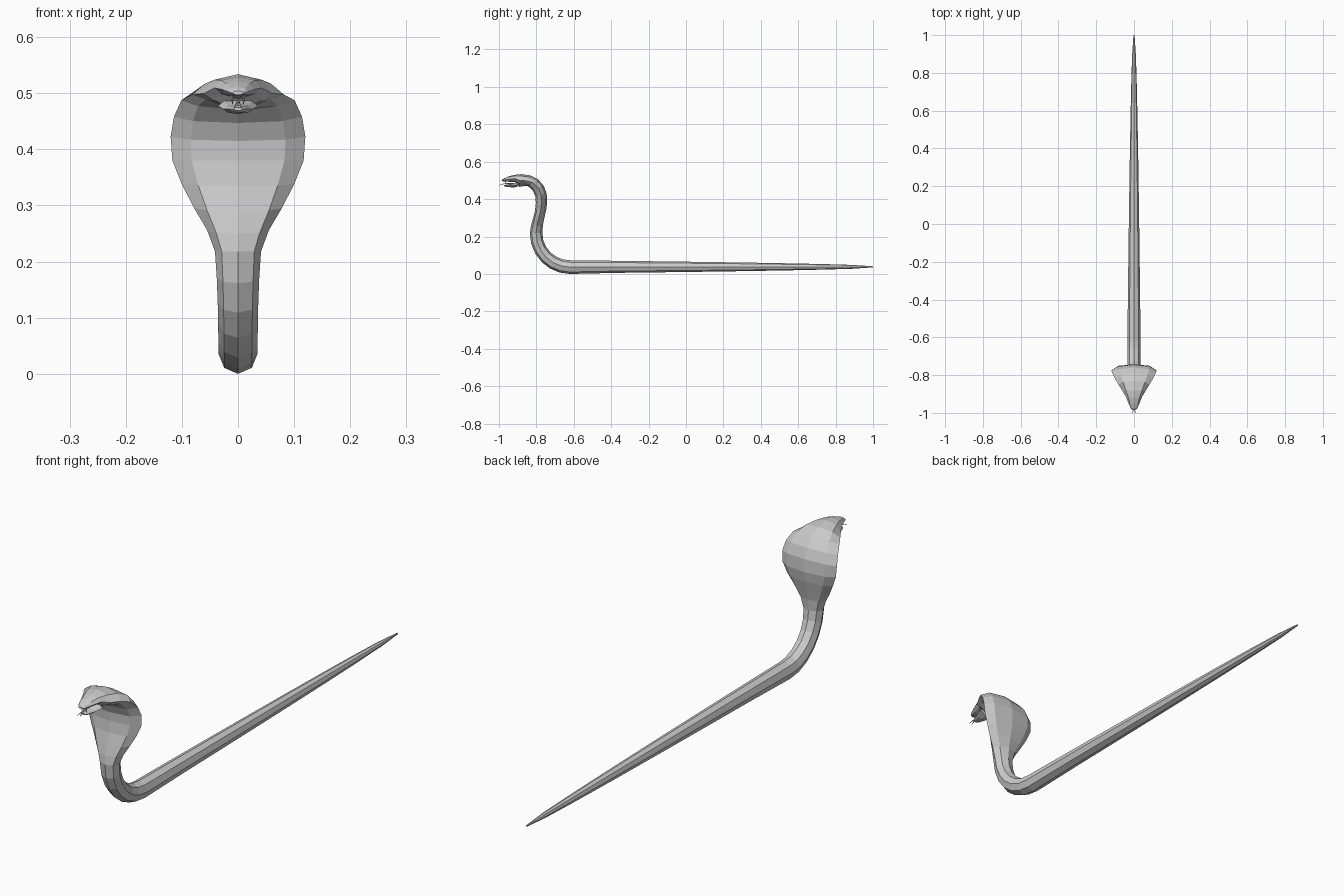
import bpy, bmesh, math

if "Cube" in bpy.data.objects:
    bpy.data.objects.remove(bpy.data.objects["Cube"])


def loft(name, stations, sides=8, shift=0, spread=0):
    """Skin rings given as (back y, back z, front y, front z, half width)."""
    bm = bmesh.new()
    rings = []
    for i, (by, bz, fy, fz, w) in enumerate(stations):
        my, mz = (by + fy) / 2, (bz + fz) / 2
        # the underside of the hood arches up on both sides of the throat
        arch = max(0, .016 - abs(fy + .88) * .4)
        ring = []
        for k in range(sides):
            a = 2 * math.pi * k / sides
            c, s = math.cos(a), math.sin(a)
            up = arch if c < -0.1 and abs(s) > 0.1 else 0
            ring.append(bm.verts.new((w * s + shift + spread * i,
                                      my + (by - my) * c,
                                      mz + (bz - mz) * c + up)))
        rings.append(ring)
    for r0, r1 in zip(rings, rings[1:]):
        for k in range(sides):
            j = (k + 1) % sides
            bm.faces.new((r0[k], r0[j], r1[j], r1[k]))
    bm.faces.new(rings[0])
    bm.faces.new(rings[-1])
    bmesh.ops.recalc_face_normals(bm, faces=bm.faces)
    mesh = bpy.data.meshes.new(name)
    bm.to_mesh(mesh)
    bm.free()
    ob = bpy.data.objects.new(name, mesh)
    bpy.context.collection.objects.link(ob)
    return ob


# Tapering tail lying on the ground
body = []
for i in range(8):
    u = (i / 8) ** 1.3
    w = .003 + .032 * u ** .55
    body.append((1 - 1.62 * u, .038 + w, 1 - 1.62 * u, .038 - w, w))

# Quarter-circle bend up into the neck
for i in range(7):
    a = math.radians(15 * i)
    c, s = math.cos(a), math.sin(a)
    body.append((-.62 - .148 * s, .218 - .145 * c,
                 -.62 - .215 * s, .218 - .218 * c, .035 + .006 * (i / 6) ** 4))

# Hood spreading out, then folding forward into the upper head
body += [
    (-.765, .262, -.83, .25, .055),
    (-.757, .30, -.82, .29, .078),
    (-.748, .34, -.808, .335, .10),
    (-.742, .38, -.803, .38, .117),
    (-.745, .43, -.805, .415, .12),
    (-.76, .47, -.82, .447, .114),
    (-.79, .505, -.845, .47, .101),
    (-.83, .526, -.87, .469, .082),
    (-.88, .534, -.892, .466, .06),
    (-.92, .529, -.912, .49, .042),
    (-.95, .521, -.95, .493, .029),
    (-.974, .511, -.976, .495, .018),
    (-.984, .504, -.986, .497, .01),
]
loft("snake_body", body)

# Lower jaw
loft("lower_jaw", [
    (-.90, .49, -.90, .464, .036),
    (-.93, .481, -.93, .463, .026),
    (-.962, .478, -.962, .465, .015),
    (-.972, .475, -.972, .469, .008),
])

# Tongue with a forked tip, and a pair of fangs
loft("tongue", [(-.92, .487, -.92, .482, .004), (-.975, .484, -.975, .48, .004)], 4)
for sx, side in ((-1, "left"), (1, "right")):
    loft("tongue_tip_" + side,
         [(-.973, .484, -.973, .48, .003), (-1, .475, -1, .473, .001)],
         4, sx * .001, sx * .006)
    loft("fang_" + side,
         [(-.961, .498, -.969, .498, .003), (-.966, .48, -.967, .48, .0005)],
         4, sx * .01)
